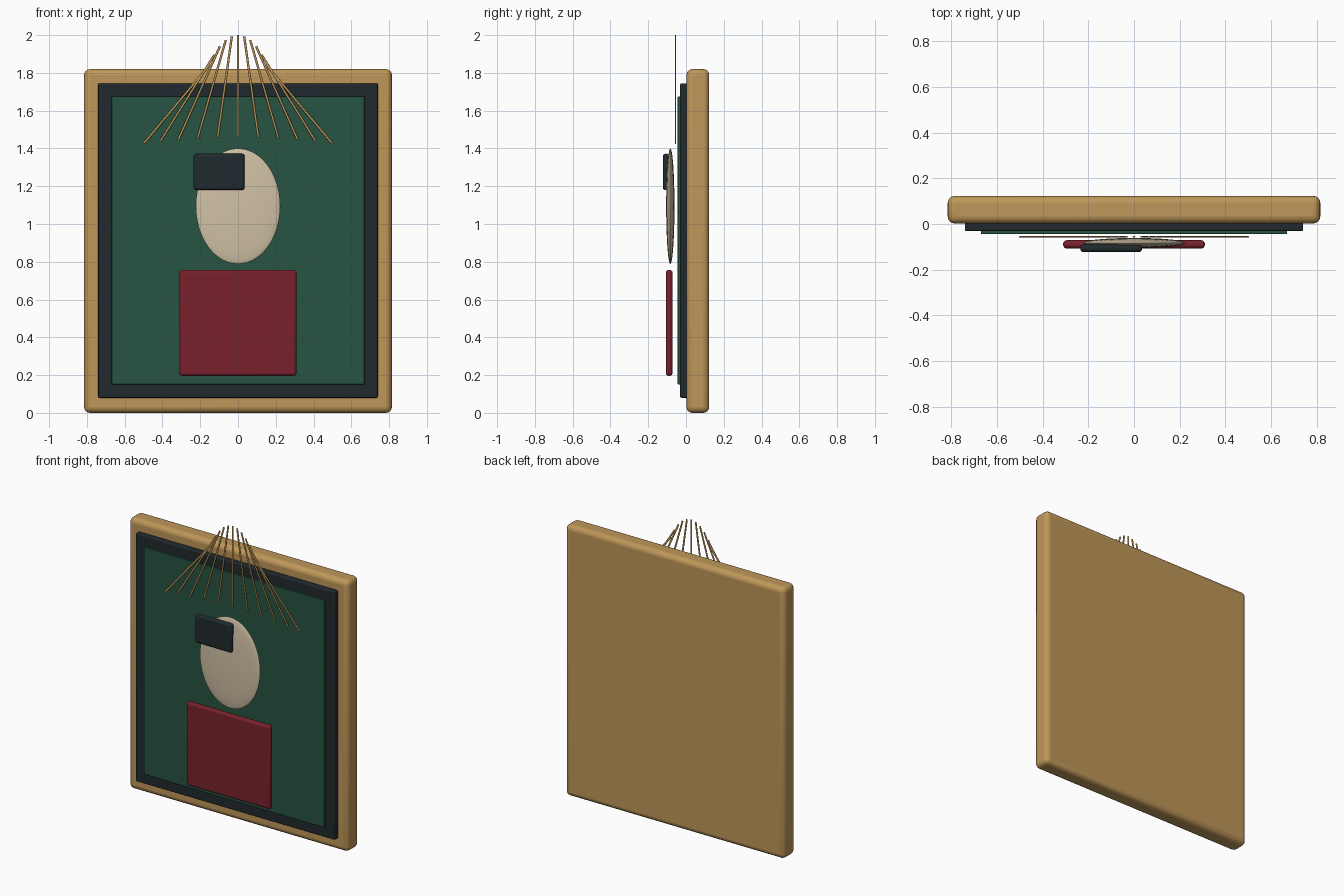
import bpy
import math

if "Cube" in bpy.data.objects:
    bpy.data.objects.remove(bpy.data.objects["Cube"])


def material(name, rgb):
    m = bpy.data.materials.new(name)
    m.diffuse_color = (*rgb, 1.0)
    m.use_nodes = True
    m.node_tree.nodes["Principled BSDF"].inputs["Base Color"].default_value = m.diffuse_color
    return m


GOLD = material("gold", (0.52, 0.31, 0.10))
DARK = material("dark", (0.015, 0.023, 0.027))
GREEN = material("green", (0.02, 0.088, 0.055))
RED = material("red", (0.19, 0.015, 0.025))
CREAM = material("cream", (0.64, 0.54, 0.38))


def finish(name, mat):
    ob = bpy.context.object
    ob.name = name
    ob.data.materials.append(mat)
    bpy.ops.object.shade_smooth_by_angle(angle=math.radians(35))
    return ob


def slab(name, x, y, z, bevel, mat):
    """Rounded box given by its (min, max) range on each axis."""
    bpy.ops.mesh.primitive_cube_add(size=1, location=[sum(r) / 2 for r in (x, y, z)])
    bpy.context.object.scale = [r[1] - r[0] for r in (x, y, z)]
    bpy.ops.object.transform_apply(location=False, rotation=False)
    ob = finish(name, mat)
    mod = ob.modifiers.new("rounded", 'BEVEL')
    mod.width = bevel
    mod.segments = 4
    # bevel before the smoothing modifier, if there is one
    ob.modifiers.move(len(ob.modifiers) - 1, 0)


# Layered picture: backing frame, dark border, green field
slab("frame", (-0.815, 0.815), (0.002, 0.123), (0.0, 1.82), 0.032, GOLD)
slab("border_panel", (-0.74, 0.74), (-0.031, 0.01), (0.08, 1.745), 0.008, DARK)
slab("field_panel", (-0.67, 0.67), (-0.044, -0.025), (0.15, 1.675), 0.004, GREEN)

# Portrait: body block, oval head, patch over one side
slab("body", (-0.31, 0.31), (-0.107, -0.071), (0.196, 0.757), 0.016, RED)
bpy.ops.mesh.primitive_uv_sphere_add(segments=48, ring_count=24, radius=1,
                                     location=(0, -0.083, 1.094))
bpy.context.object.scale = (0.224, 0.022, 0.306)
finish("head", CREAM)
slab("patch", (-0.235, 0.035), (-0.123, -0.09), (1.18, 1.372), 0.014, DARK)

# Fan of eleven thin rods rising above the head
for i in range(-5, 6):
    a = math.radians(8 * i)
    mid = (0.505 * math.sin(a), -0.056, 1.32 + 0.41 * math.cos(a))
    bpy.ops.mesh.primitive_cylinder_add(vertices=12, radius=1, depth=0.54,
                                        location=mid, rotation=(0, -a, 0))
    bpy.context.object.scale = (0.006, 0.0035, 1)
    finish(f"ray_{i + 6}", GOLD)
